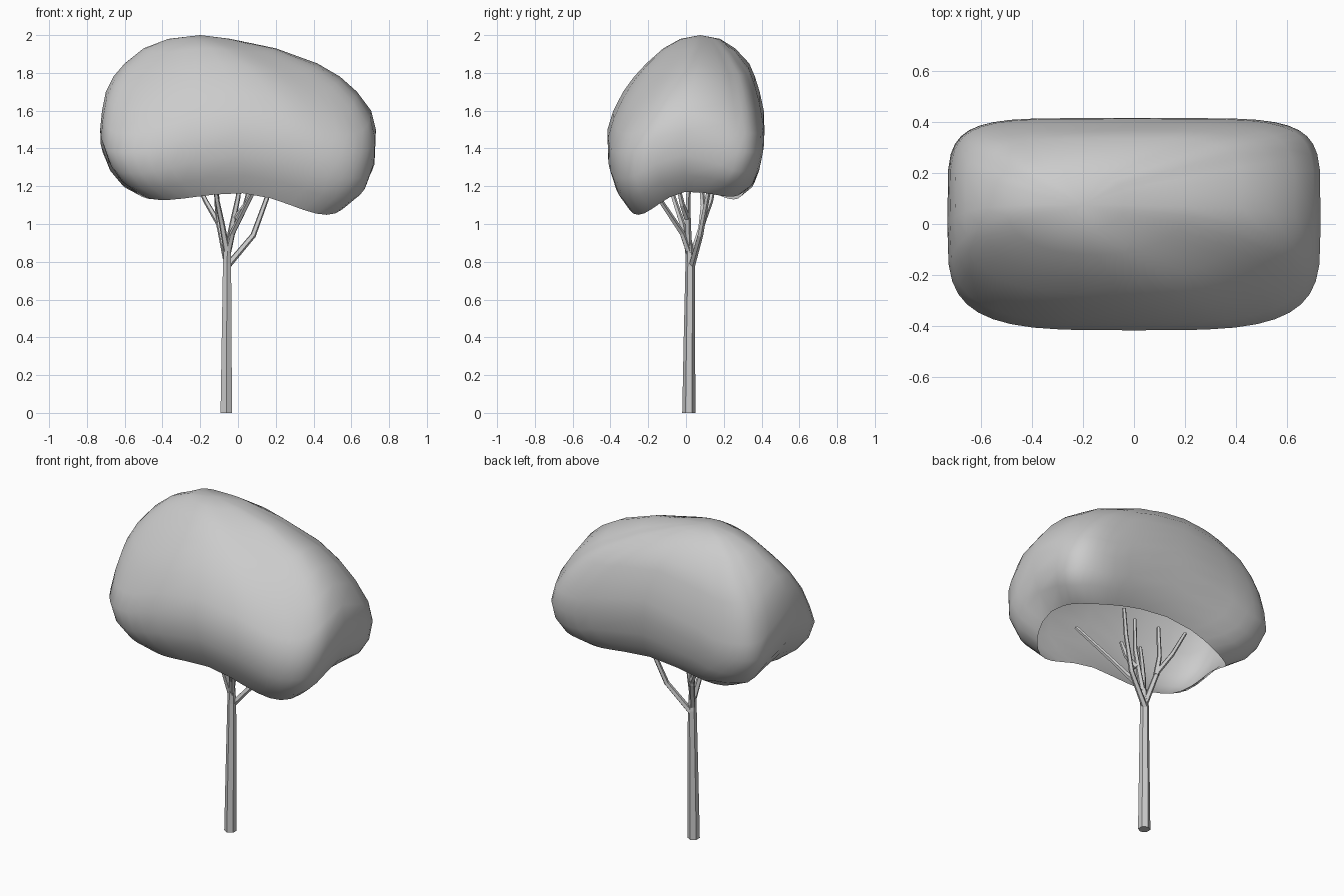
import bpy, math
from mathutils import Vector


def make_object(name, verts, faces, smooth):
    mesh = bpy.data.meshes.new(name)
    mesh.from_pydata(verts, [], faces)
    mesh.update()
    for p in mesh.polygons:
        p.use_smooth = smooth
    ob = bpy.data.objects.new(name, mesh)
    bpy.context.collection.objects.link(ob)
    return ob


def bridge(ring, n):
    a, b = ring * n, (ring + 1) * n
    return [(a + i, a + (i + 1) % n, b + (i + 1) % n, b + i) for i in range(n)]


def tube(name, path, r0, r1, sides):
    # tapered low-poly limb along a path
    pts = [Vector(p) for p in path]
    verts, faces = [], []
    for k, p in enumerate(pts):
        d = (pts[min(k + 1, len(pts) - 1)] - pts[max(k - 1, 0)]).normalized()
        u = d.cross(Vector((1, 0, 0))).normalized()
        v = d.cross(u)
        r = r0 + (r1 - r0) * k / (len(pts) - 1)
        for i in range(sides):
            a = 2 * math.pi * i / sides
            verts.append(p + r * (u * math.cos(a) + v * math.sin(a)))
        if k:
            faces += bridge(k - 1, sides)
    faces.append(tuple(reversed(range(sides))))
    faces.append(tuple(range(len(verts) - sides, len(verts))))
    return make_object(name, verts, faces, False)


# canopy: open-bottomed shell of rounded-rectangle slices
# left x, right x, front y, back y, z, squareness, rim waviness, corner sag
SLICES = [
    (-0.55, 0.60, -0.325, 0.315, 1.185, 3.2, 1.0, 0.0),
    (-0.635, 0.69, -0.38, 0.37, 1.27, 3.8, 0.65, 0.04),
    (-0.69, 0.725, -0.413, 0.395, 1.37, 4.2, 0.3, 0.08),
    (-0.73, 0.73, -0.416, 0.415, 1.50, 4.3, 0.0, 0.12),
    (-0.72, 0.705, -0.385, 0.412, 1.60, 4.1, 0.0, 0.12),
    (-0.70, 0.63, -0.333, 0.39, 1.70, 3.8, 0.0, 0.10),
    (-0.66, 0.54, -0.275, 0.365, 1.78, 3.5, 0.0, 0.08),
    (-0.60, 0.42, -0.21, 0.335, 1.85, 3.2, 0.0, 0.06),
    (-0.50, 0.20, -0.12, 0.26, 1.93, 2.8, 0.0, 0.03),
    (-0.37, -0.04, -0.03, 0.18, 1.98, 2.4, 0.0, 0.0),
]
# how far each rim corner hangs, keyed by (right side, back side)
DROOP = {(True, False): 0.125, (True, True): 0.045,
         (False, True): 0.085, (False, False): 0.06}
N = 40
verts, faces = [], []
for k, (x0, x1, y0, y1, z, e, wave, sag) in enumerate(SLICES):
    for i in range(N):
        a = 2 * math.pi * i / N
        c, s = math.cos(a), math.sin(a)
        p = e + 1.3 * (1 - wave) if s > 0 else e - 0.5   # back is boxier
        u = math.copysign(abs(c) ** (2 / p), c)
        v = math.copysign(abs(s) ** (2 / p), s)
        corner = min(1, abs(u * v) / 0.65) ** 1.8
        dz = wave * (0.022 * v - 0.015 * u - DROOP[u > 0, v > 0] * corner)
        verts.append(((x0 + x1) / 2 + u * (x1 - x0) / 2,
                      (y0 + y1) / 2 + v * (y1 - y0) / 2, z + dz - sag * corner))
    if k:
        faces += bridge(k - 1, N)
verts.append((-0.2, 0.075, 2.0))
top = (len(SLICES) - 1) * N
faces += [(top + i, top + (i + 1) % N, top + N) for i in range(N)]
make_object("canopy", verts, faces, True)

# trunk
tube("trunk", [(-0.062, 0.015, 0), (-0.06, 0.018, 0.4), (-0.058, 0.022, 0.79),
               (-0.055, 0.015, 0.9)], 0.035, 0.02, 6)

# branches reaching up into the canopy
BRANCHES = [
    [(-0.055, 0.03, 0.78), (0.08, 0.075, 0.94), (0.15, 0.11, 1.13), (0.19, 0.14, 1.28)],
    [(-0.06, 0.02, 0.80), (-0.10, 0.085, 1.0), (-0.17, 0.13, 1.12), (-0.24, 0.16, 1.27)],
    [(-0.095, 0.08, 0.98), (-0.11, 0.09, 1.1), (-0.12, 0.07, 1.3)],
    [(-0.055, 0.02, 0.84), (-0.03, -0.02, 0.95), (0.06, -0.14, 1.13), (0.18, -0.29, 1.35)],
    [(-0.055, 0.015, 0.87), (-0.03, 0.01, 1.0), (0.0, 0.01, 1.14), (0.02, 0.03, 1.32)],
    [(-0.06, 0.01, 0.86), (-0.085, -0.02, 1.0), (-0.11, -0.06, 1.12), (-0.13, -0.1, 1.25)],
    [(-0.01, 0.005, 1.03), (0.04, -0.02, 1.1), (0.06, -0.04, 1.19)],
]
for i, path in enumerate(BRANCHES):
    tube(f"branch_{i + 1}", path, 0.018, 0.011, 5)
